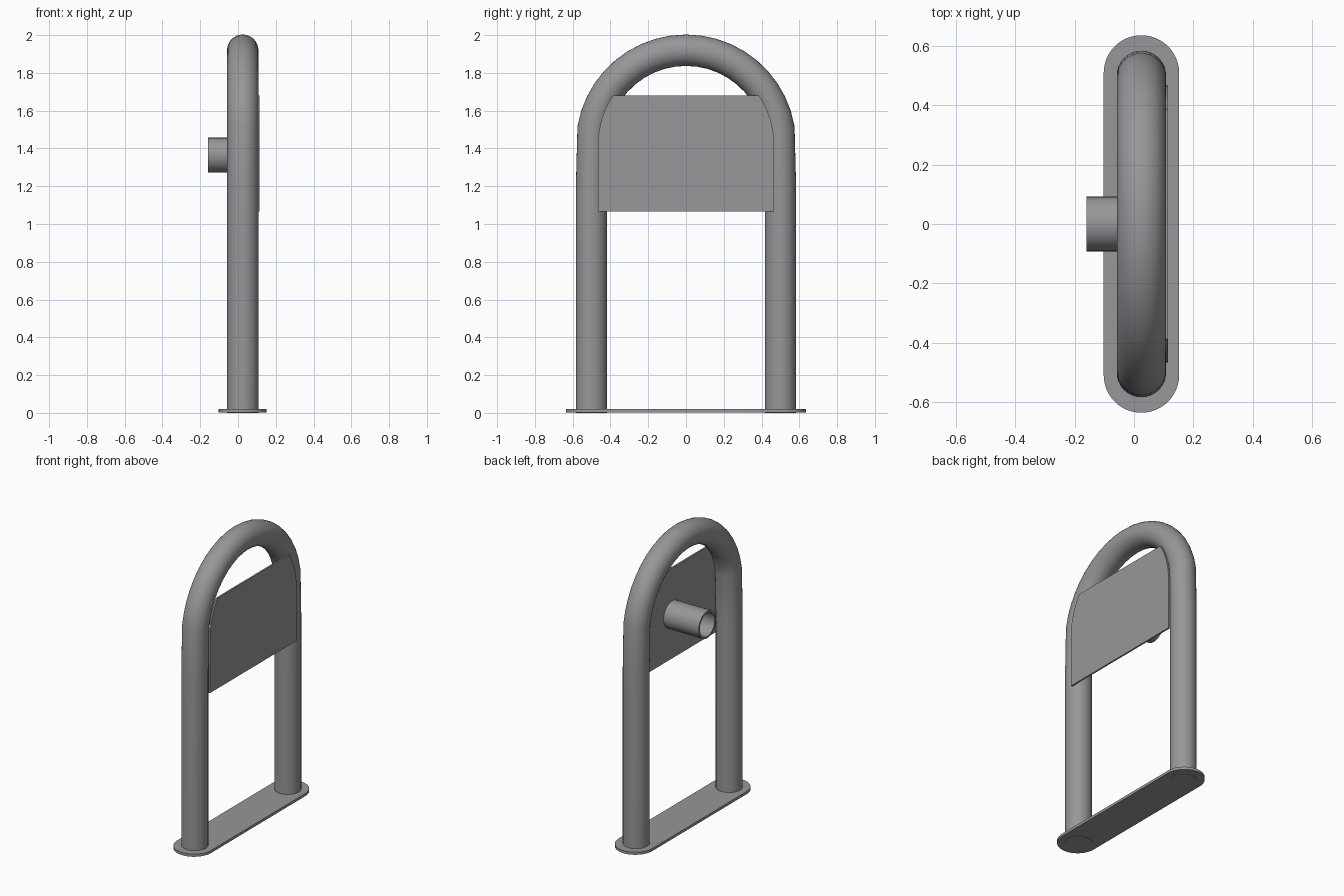
import bpy, bmesh
from math import sin, cos, pi, radians, asin
from mathutils import Vector

cube = bpy.data.objects.get("Cube")
if cube:
    bpy.data.objects.remove(cube)

# Single painted-metal colour
STEEL = (0.31, 0.31, 0.325, 1)
steel = bpy.data.materials.new("steel grey")
steel.use_nodes = True
steel.diffuse_color = STEEL
steel.node_tree.nodes["Principled BSDF"].inputs["Base Color"].default_value = STEEL

CX = 0.025        # middle of the pipe frame
ARC_Z = 1.42      # centre height of the top bend
BEND_R = 0.5
PIPE_R = 0.083


def finish(name, bm):
    bmesh.ops.recalc_face_normals(bm, faces=bm.faces)
    mesh = bpy.data.meshes.new(name)
    bm.to_mesh(mesh)
    bm.free()
    obj = bpy.data.objects.new(name, mesh)
    bpy.context.collection.objects.link(obj)
    mesh.materials.append(steel)
    bpy.ops.object.select_all(action='DESELECT')
    obj.select_set(True)
    bpy.context.view_layer.objects.active = obj
    bpy.ops.object.shade_smooth_by_angle(angle=radians(35))
    return obj


def extrude_outline(name, points, offset):
    bm = bmesh.new()
    face = bm.faces.new([bm.verts.new(p) for p in points])
    ext = bmesh.ops.extrude_face_region(bm, geom=[face])
    moved = [g for g in ext["geom"] if isinstance(g, bmesh.types.BMVert)]
    bmesh.ops.translate(bm, verts=moved, vec=offset)
    return finish(name, bm)


def bridge(bm, a, b):
    for i in range(len(a)):
        j = (i + 1) % len(a)
        bm.faces.new((a[i], a[j], b[j], b[i]))


# Bent pipe frame: two legs joined by a round arch
angles = [radians(10 + 160 * i / 20) for i in range(21)]
arch = [Vector((CX, BEND_R * cos(a), ARC_Z + BEND_R * sin(a))) for a in angles]
legs = [Vector((CX, BEND_R, 0)), Vector((CX, BEND_R, 1.2))]
mirrored = [Vector((p.x, -p.y, p.z)) for p in reversed(legs)]
path = legs + arch + mirrored
bm = bmesh.new()
rings = []
for i, p in enumerate(path):
    if i in (0, len(path) - 1):
        side = Vector((0, p.y, 0)).normalized()
    else:
        t = (p - path[i - 1]).normalized() + (path[i + 1] - p).normalized()
        side = Vector((0, t.z, -t.y)).normalized()
    side = side if i < len(path) - 1 else Vector((0, -1, 0))
    rings.append([bm.verts.new(p + PIPE_R * (Vector((cos(k * pi / 16), 0, 0)) + side * sin(k * pi / 16)))
                  for k in range(32)])
for a, b in zip(rings, rings[1:]):
    bridge(bm, a, b)
bm.faces.new(rings[0])
bm.faces.new(rings[-1])
finish("pipe_frame", bm)

# Base plate with rounded ends
R = 0.127
base = []
for end in (1, -1):
    for k in range(25):
        a = pi * k / 24
        base.append((CX + end * R * cos(a), end * (0.508 + R * sin(a)), 0.003))
extrude_outline("base_plate", base, (0, 0, 0.018))

# Panel whose upper corners follow the arch
W, BOTTOM, TOP = 0.466, 1.065, 1.68
last = asin((TOP - ARC_Z) / W)
right = [(W, BOTTOM)] + [(W * cos(last * k / 8), ARC_Z + W * sin(last * k / 8)) for k in range(9)]
outline = right + [(-y, z) for y, z in reversed(right)]
extrude_outline("panel", [(0.104, y, z) for y, z in outline], (0.011, 0, 0))

# Hollow socket behind the panel
bm = bmesh.new()
loops = []
for x, r in ((0.105, 0.092), (-0.16, 0.092), (-0.16, 0.08), (0.105, 0.08)):
    loops.append([bm.verts.new((x, r * cos(k * pi / 16), 1.365 + r * sin(k * pi / 16)))
                  for k in range(32)])
for i in range(4):
    bridge(bm, loops[i], loops[(i + 1) % 4])
finish("socket", bm)
